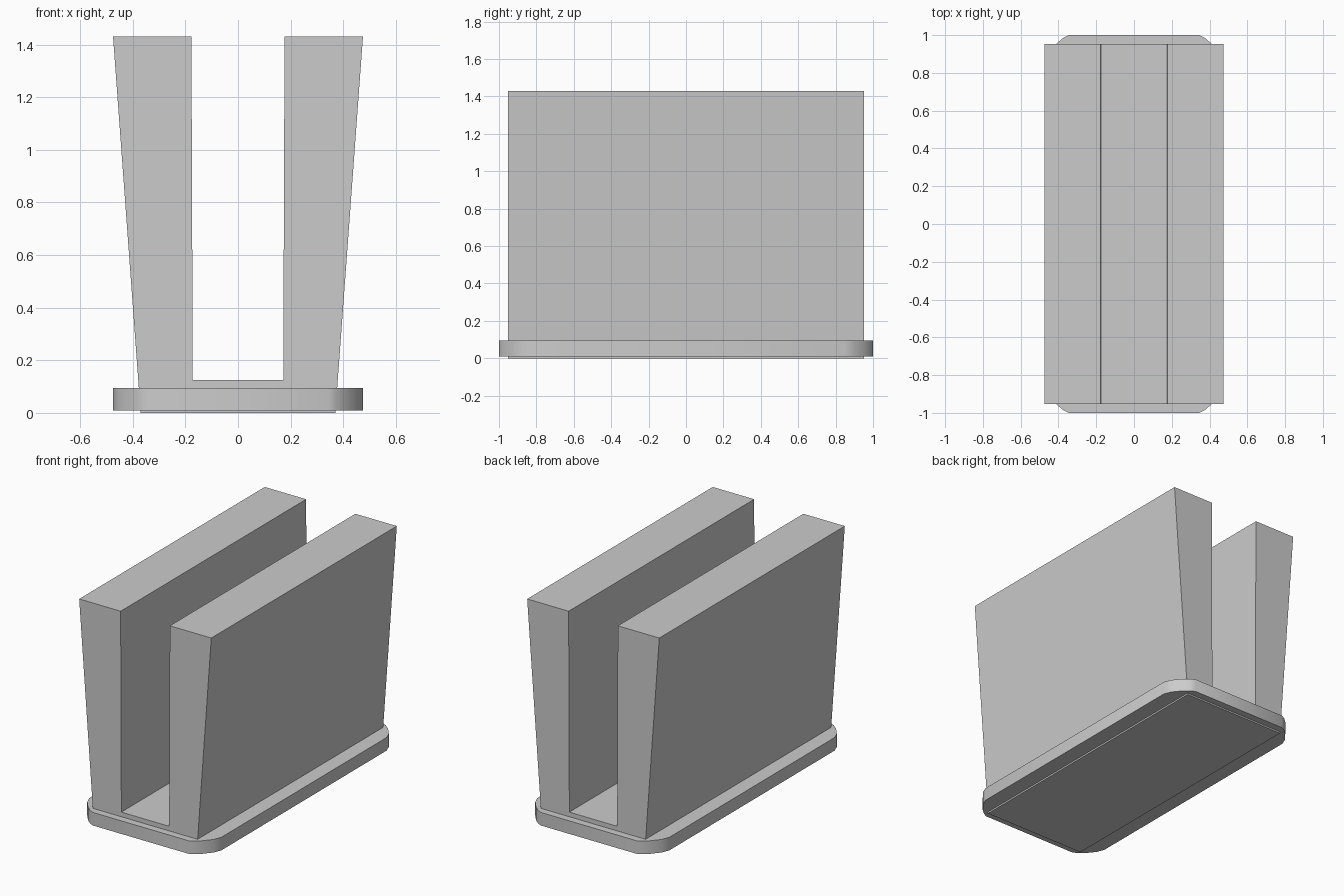
import bpy
import bmesh
from mathutils import Vector

cube = bpy.data.objects.get("Cube")
if cube:
    bpy.data.objects.remove(cube, do_unlink=True)

# Single grey material
grey = bpy.data.materials.new("plain grey")
grey.use_nodes = True
colour = (0.6, 0.6, 0.6, 1)
grey.diffuse_color = colour
grey.node_tree.nodes["Principled BSDF"].inputs["Base Color"].default_value = colour


def extrude_profile(name, points, offset):
    """Fill a closed outline and extrude it into a solid."""
    bm = bmesh.new()
    face = bm.faces.new([bm.verts.new(p) for p in points])
    result = bmesh.ops.extrude_face_region(bm, geom=[face])
    moved = [v for v in result["geom"] if isinstance(v, bmesh.types.BMVert)]
    bmesh.ops.translate(bm, verts=moved, vec=Vector(offset))
    bmesh.ops.recalc_face_normals(bm, faces=bm.faces)
    mesh = bpy.data.meshes.new(name)
    bm.to_mesh(mesh)
    bm.free()
    mesh.materials.append(grey)
    obj = bpy.data.objects.new(name, mesh)
    bpy.context.collection.objects.link(obj)
    return obj


# Slotted holder: two walls flaring outwards above a floor
right_half = [(0.37, 0), (0.475, 1.43), (0.177, 1.43), (0.172, 0.125)]
left_half = [(-x, z) for x, z in reversed(right_half)]
extrude_profile("slotted_holder",
                [(x, -0.953, z) for x, z in right_half + left_half],
                (0, 1.906, 0))

# Base plate with rounded corners
corner = [(0.475, 0.85), (0.455, 0.9), (0.41, 0.955), (0.375, 0.985), (0.345, 1)]
half = corner + [(-x, y) for x, y in reversed(corner)]
outline = half + [(-x, -y) for x, y in half]
base = extrude_profile("base_plate", [(x, y, 0.01) for x, y in outline], (0, 0, 0.085))

# Soft shading round the corners, crisp rims
bpy.ops.object.select_all(action="DESELECT")
base.select_set(True)
bpy.context.view_layer.objects.active = base
bpy.ops.object.shade_smooth_by_angle(angle=0.6)
